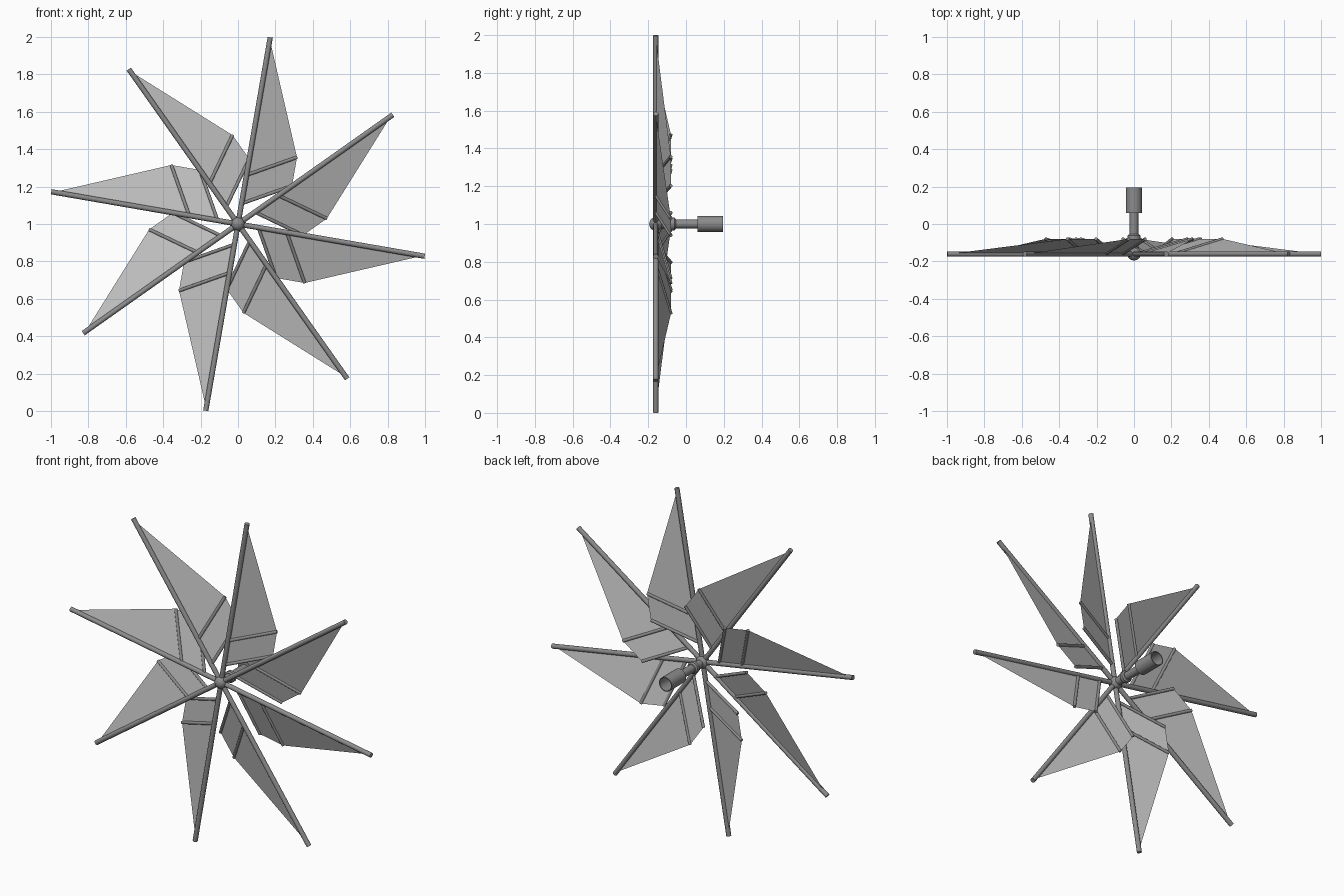
import bpy, bmesh, math
from mathutils import Vector

cube = bpy.data.objects.get("Cube")
if cube:
    bpy.data.objects.remove(cube, do_unlink=True)

BLADES = 8
FIRST_ANGLE = math.radians(80.2)
ARM_Y, BACK_Y = -0.16, -0.08


def material(name, value):
    m = bpy.data.materials.new(name)
    m.use_nodes = True
    colour = (value, value, value, 1)
    m.diffuse_color = colour
    m.node_tree.nodes["Principled BSDF"].inputs["Base Color"].default_value = colour
    return m


metal = material("grey metal", 0.26)
cloth = material("light grey sail", 0.52)


def smooth(obj):
    bpy.ops.object.select_all(action="DESELECT")
    obj.select_set(True)
    bpy.context.view_layer.objects.active = obj
    bpy.ops.object.shade_smooth_by_angle(angle=math.radians(40))


def rod(name, a, b, radius, sides=12):
    """Closed cylinder running from a to b."""
    d = b - a
    bpy.ops.mesh.primitive_cylinder_add(vertices=sides, radius=radius,
                                        depth=d.length, location=(a + b) / 2)
    obj = bpy.context.object
    obj.name = name
    obj.rotation_euler = d.to_track_quat("Z", "Y").to_euler()
    obj.data.materials.append(metal)
    smooth(obj)


def lathe(name, profile, sides=24):
    """Spin (y, radius) points around the axle."""
    bm = bmesh.new()
    verts = [bm.verts.new((r, y, 1)) for y, r in profile]
    edges = [bm.edges.new(pair) for pair in zip(verts, verts[1:])]
    bmesh.ops.spin(bm, geom=verts + edges, cent=(0, 0, 1), axis=(0, 1, 0),
                   angle=math.tau, steps=sides)
    bmesh.ops.remove_doubles(bm, verts=bm.verts, dist=0.0001)
    bmesh.ops.recalc_face_normals(bm, faces=bm.faces)
    mesh = bpy.data.meshes.new(name)
    bm.to_mesh(mesh)
    bm.free()
    obj = bpy.data.objects.new(name, mesh)
    bpy.context.collection.objects.link(obj)
    mesh.materials.append(metal)
    smooth(obj)


def sail(name, points):
    """Flat sail: a panel between the struts and a long triangle to the tip."""
    mesh = bpy.data.meshes.new(name)
    mesh.from_pydata(points, [], [(0, 1, 2, 3), (3, 2, 4)])
    mesh.materials.append(cloth)
    bpy.context.collection.objects.link(bpy.data.objects.new(name, mesh))


# Arms, struts and sails, repeated around the hub
for i in range(BLADES):
    t = FIRST_ANGLE - i * math.tau / BLADES
    along = Vector((math.cos(t), 0, math.sin(t)))
    across = Vector((math.sin(t), 0, -math.cos(t)))

    def at(u, v, y):
        return Vector((0, y, 1)) + along * u + across * v

    inner, inner_end = at(0.11, 0, ARM_Y), at(0.25, 0.25, BACK_Y)
    outer, outer_end = at(0.265, 0, ARM_Y), at(0.405, 0.25, BACK_Y)
    rod(f"arm_{i + 1}", at(0, 0, ARM_Y), at(1.013, 0, ARM_Y), 0.014)
    rod(f"inner_strut_{i + 1}", inner, inner_end, 0.009)
    rod(f"outer_strut_{i + 1}", outer, outer_end, 0.009)
    sail(f"sail_{i + 1}", [inner, inner_end, outer_end, outer, at(1.0, 0, ARM_Y)])

# Rounded hub at the front
bpy.ops.mesh.primitive_uv_sphere_add(segments=24, ring_count=12, radius=0.037,
                                     location=(0, -0.158, 1))
hub = bpy.context.object
hub.name = "hub"
hub.data.materials.append(metal)
smooth(hub)

# Axle with a rounded collar behind the sails
rod("axle", Vector((0, ARM_Y, 1)), Vector((0, 0.07, 1)), 0.023, 24)
lathe("collar", [(-0.088, 0), (-0.088, 0.026), (-0.08, 0.034),
                 (-0.062, 0.034), (-0.054, 0.026), (-0.054, 0)])

# Hollow socket, open at the back
lathe("socket", [(0.07, 0), (0.07, 0.038), (0.195, 0.038), (0.195, 0.043),
                 (0.06, 0.043), (0.06, 0)])
